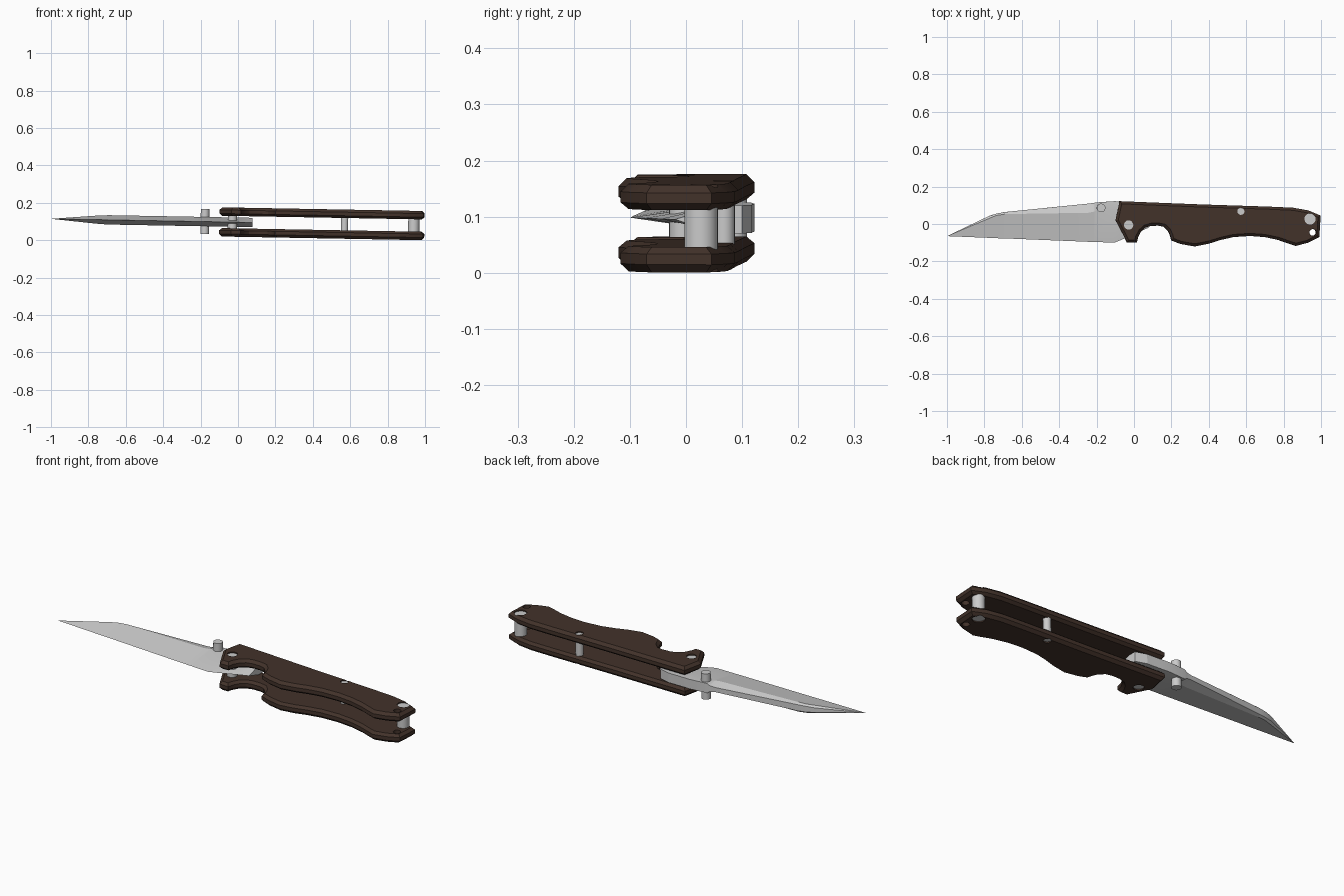
import bpy, bmesh, math
from mathutils import Matrix, Vector

if "Cube" in bpy.data.objects:
    bpy.data.objects.remove(bpy.data.objects["Cube"])

# The whole knife lies slightly tilted on the ground
TILT = Matrix.Translation((0, 0, 0.0965)) @ Matrix.Rotation(0.0182, 4, 'Y')

wood = bpy.data.materials.new("dark_wood")
wood.diffuse_color = (0.055, 0.032, 0.023, 1)
wood.use_nodes = True
wood.node_tree.nodes["Principled BSDF"].inputs["Base Color"].default_value = wood.diffuse_color


def finish(name, bm, angle=25, mat=None):
    bmesh.ops.recalc_face_normals(bm, faces=bm.faces)
    bm.transform(TILT)
    me = bpy.data.meshes.new(name)
    bm.to_mesh(me)
    bm.free()
    me.shade_smooth()
    me.set_sharp_from_angle(angle=math.radians(angle))
    if mat:
        me.materials.append(mat)
    ob = bpy.data.objects.new(name, me)
    bpy.context.collection.objects.link(ob)
    return ob


def add_cylinder(bm, x, y, r, half):
    bmesh.ops.create_cone(bm, cap_ends=True, segments=24, radius1=r, radius2=r,
                          depth=2 * half, matrix=Matrix.Translation((x, y, 0)))


def skin(bm, rings):
    for a, b in zip(rings, rings[1:]):
        n = len(a)
        for i in range(n):
            j = (i + 1) % n
            bm.faces.new((a[i], a[j], b[j], b[i]))


def inset(pts, d):
    # Move a counter-clockwise outline inwards by d with mitred corners
    out = []
    for i, p in enumerate(pts):
        p = Vector(p)
        e1 = (p - Vector(pts[i - 1])).normalized()
        e2 = (Vector(pts[(i + 1) % len(pts)]) - p).normalized()
        n1, n2 = Vector((-e1.y, e1.x)), Vector((-e2.y, e2.x))
        out.append(p + (n1 + n2) * d / max(0.4, 1 + n1.dot(n2)))
    return out


# Handle outline, counter-clockwise, with finger notch and grip waves
OUTLINE = [(-0.078, 0.122), (-0.10, 0.02), (-0.037, -0.10), (0.014, -0.10),
           (0.021, -0.07), (0.037, -0.04), (0.06, -0.019), (0.09, -0.01),
           (0.13, -0.009), (0.16, -0.015), (0.182, -0.037), (0.193, -0.062),
           (0.20, -0.088), (0.25, -0.107), (0.325, -0.12), (0.40, -0.105),
           (0.46, -0.086), (0.53, -0.07), (0.62, -0.064), (0.70, -0.07),
           (0.77, -0.085), (0.83, -0.106), (0.865, -0.117), (0.93, -0.10),
           (0.99, -0.07), (0.997, 0.045), (0.93, 0.073), (0.85, 0.087),
           (0.72, 0.093), (0.35, 0.105)]

# Pins: name, x, y, radius
PINS = [("pivot_pin", -0.03, -0.005, 0.025), ("middle_pin", 0.57, 0.068, 0.019),
        ("end_spacer", 0.94, 0.027, 0.03)]
LANYARD_HOLE = ("lanyard_hole", 0.955, -0.045, 0.018)


def handle_scale(name, side):
    bm = bmesh.new()
    small = inset(OUTLINE, 0.014)
    levels = [(small, 0.033), (OUTLINE, 0.045), (OUTLINE, 0.064), (small, 0.078)]
    rings = [[bm.verts.new((p[0], p[1], side * z)) for p in pts] for pts, z in levels]
    skin(bm, rings)
    bm.faces.new(rings[0])
    bm.faces.new(rings[-1])
    ob = finish(name, bm, 25, wood)
    # Drill the pin holes and the lanyard hole
    cb = bmesh.new()
    for _, x, y, r in PINS + [LANYARD_HOLE]:
        add_cylinder(cb, x, y, r, 0.2)
    cutter = finish("hole_cutter", cb)
    cutter.hide_render = True
    mod = ob.modifiers.new("holes", 'BOOLEAN')
    mod.operation, mod.object, mod.solver = 'DIFFERENCE', cutter, 'EXACT'
    dg = bpy.context.evaluated_depsgraph_get()
    me = bpy.data.meshes.new_from_object(ob.evaluated_get(dg))
    ob.modifiers.clear()
    ob.data = me
    bpy.data.objects.remove(cutter)
    me.set_sharp_from_angle(angle=math.radians(25))


handle_scale("handle_scale_top", 1)
handle_scale("handle_scale_bottom", -1)

# Pins, sitting just below the handle surface
for name, x, y, r in PINS:
    bm = bmesh.new()
    add_cylinder(bm, x, y, r, 0.072)
    finish(name, bm)

# Thumb stud through the blade
bm = bmesh.new()
add_cylinder(bm, -0.177, 0.086, 0.023, 0.067)
finish("thumb_stud", bm)

# Blade sections: x, edge y, ridge y, ridge half thickness, spine y, spine half thickness
SECTIONS = [(-0.775, -0.074, 0.030, 0.020, 0.043, 0.012),
            (-0.735, -0.076, 0.046, 0.023, 0.056, 0.015),
            (-0.69, -0.077, 0.053, 0.025, 0.064, 0.016),
            (-0.245, -0.095, 0.060, 0.025, 0.109, 0.012),
            (-0.215, -0.096, 0.066, 0.025, 0.113, 0.016),
            (-0.205, -0.096, 0.070, 0.025, 0.115, 0.025),
            (-0.105, -0.100, 0.070, 0.025, 0.122, 0.025),
            (-0.045, -0.075, 0.070, 0.025, 0.119, 0.025),
            (0.02, -0.045, 0.070, 0.025, 0.117, 0.025),
            (0.078, -0.02, 0.060, 0.025, 0.100, 0.025)]
bm = bmesh.new()
tip = bm.verts.new((-1, -0.065, 0))
rings = []
for x, ye, yr, tr, ys, ts in SECTIONS:
    rings.append([bm.verts.new((x, y, z)) for y, z in
                  ((ye, 0), (yr, tr), (ys, ts), (ys, -ts), (yr, -tr))])
skin(bm, rings)
for i in range(5):
    bm.faces.new((tip, rings[0][i], rings[0][(i + 1) % 5]))
bm.faces.new(rings[-1])
finish("blade", bm, 12)
